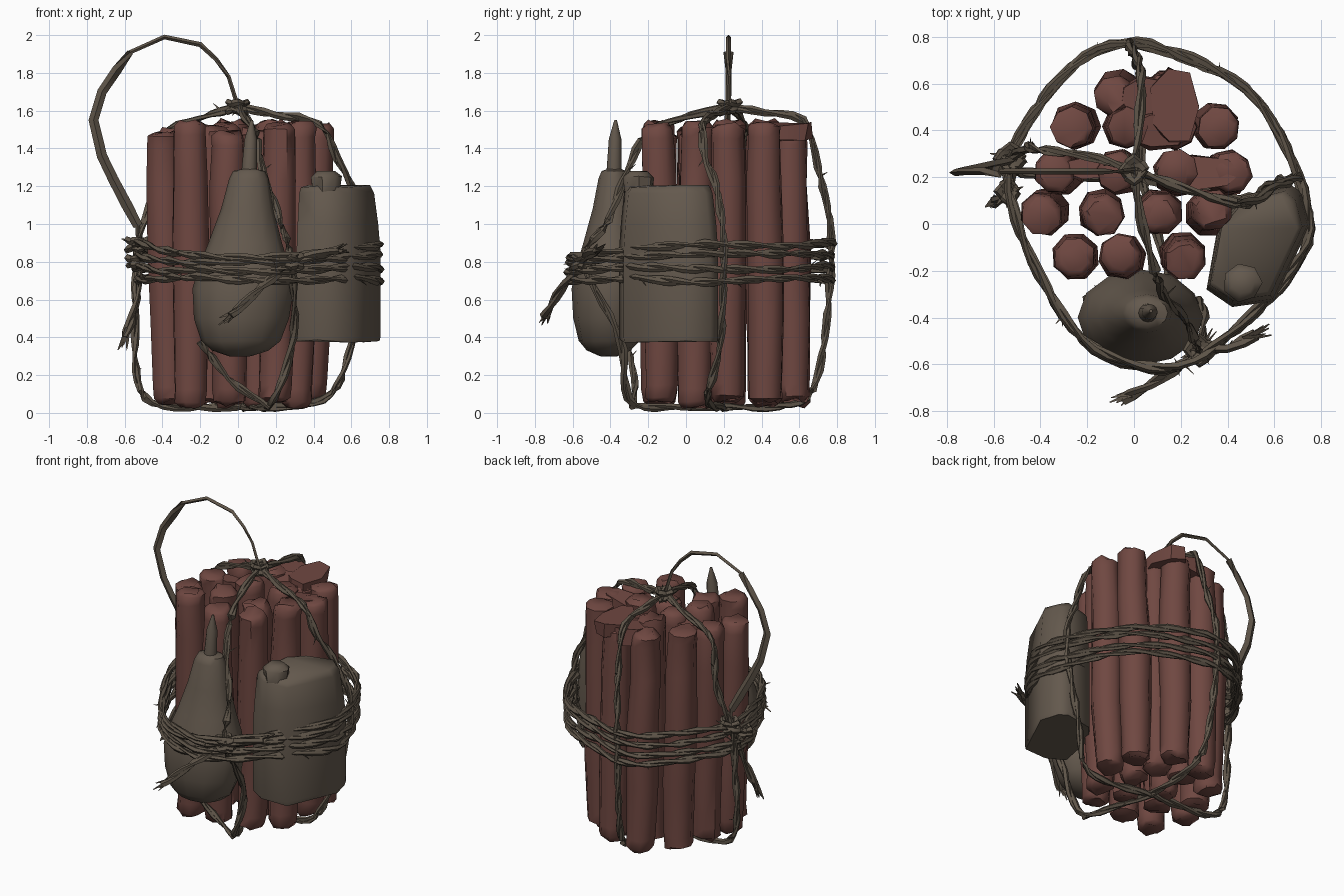
import bpy, bmesh, math, random
from mathutils import Vector

random.seed(4)
if "Cube" in bpy.data.objects:
    bpy.data.objects.remove(bpy.data.objects["Cube"])


def material(name, rgb):
    m = bpy.data.materials.new(name)
    m.use_nodes = True
    m.diffuse_color = (*rgb, 1)
    m.node_tree.nodes["Principled BSDF"].inputs["Base Color"].default_value = (*rgb, 1)
    return m


RED = material("faded red paper", (.16, .064, .053))
CLAY = material("dull brown clay", (.127, .1, .075))
ROPE = material("weathered rope", (.112, .089, .065))


def jitter(amount):
    return random.uniform(-amount, amount)


def scatter(amount):
    return Vector((jitter(amount), jitter(amount), jitter(amount)))


def build(name, lofts, mat, angle=50):
    """Make one object from lofts; each loft is a list of equal rings, capped."""
    bm = bmesh.new()
    for rings in lofts:
        loops = [[bm.verts.new(point) for point in ring] for ring in rings]
        count = len(loops[0])
        for lower, upper in zip(loops, loops[1:]):
            for i in range(count):
                j = (i + 1) % count
                bm.faces.new((lower[i], lower[j], upper[j], upper[i]))
        bm.faces.new(loops[0][::-1])
        bm.faces.new(loops[-1])
    bmesh.ops.recalc_face_normals(bm, faces=bm.faces)
    mesh = bpy.data.meshes.new(name)
    bm.to_mesh(mesh)
    bm.free()
    mesh.materials.append(mat)
    ob = bpy.data.objects.new(name, mesh)
    bpy.context.collection.objects.link(ob)
    bpy.ops.object.select_all(action="DESELECT")
    ob.select_set(True)
    bpy.context.view_layer.objects.active = ob
    bpy.ops.object.shade_smooth_by_angle(angle=math.radians(angle))


def turns(count, start=0.0):
    return [start + math.tau * i / count for i in range(count)]


def oval(x, y, z, rx, ry, sides, noise=0.0, start=0.0):
    ring = []
    for a in turns(sides, start):
        k = 1 + jitter(noise)
        ring.append(Vector((x + rx * k * math.cos(a), y + ry * k * math.sin(a), z + jitter(noise) * rx)))
    return ring


def smooth_path(points, step=0.06, closed=False):
    """Catmull-Rom samples through the control points, kept above the ground."""
    p = [Vector(q) for q in points]
    p = [p[-1]] + p + p[:2] if closed else [p[0]] + p + [p[-1]]
    out = []
    for a, b, c, d in zip(p, p[1:], p[2:], p[3:]):
        count = max(1, round((c - b).length / step))
        for i in range(count):
            t = i / count
            spot = b + (c - a) * t / 2
            spot += (a - 2.5 * b + 2 * c - d / 2) * t ** 2 + (3 * b - a - 3 * c + d) / 2 * t ** 3
            spot.z = max(spot.z, .03)
            out.append(spot)
    out.append(p[-2])
    return out


def tube(path, radius, sides=5, rough=0.35, phase=0.0, coil=0.0, flat=1.0, taper=0.0):
    """Rough strand along a path, optionally coiled around it."""
    rings = []
    last = len(path) - 1
    for i, centre in enumerate(path):
        along = (path[min(i + 1, last)] - path[max(i - 1, 0)]).normalized()
        ref = Vector((0, 0, 1)) if abs(along.z) < .8 else Vector((0, 1, 0))
        u = along.cross(ref).normalized()
        v = along.cross(u)
        wind = phase + i * .85
        middle = centre + coil * (u * math.cos(wind) + v * math.sin(wind))
        r = radius * (1 + jitter(rough)) * (1 - taper * i / last)
        rings.append([middle + r * (u * math.cos(a) + flat * v * math.sin(a)) for a in turns(sides)])
    return rings


def spike(start, tip, radius):
    """Loose tapering fibre."""
    return tube([start, start.lerp(tip, .5), tip], radius, sides=3, taper=.85)


def twisted(points, radius=0.016, closed=False):
    """Two coiled strands with loose fibres."""
    path = smooth_path(points, closed=closed)
    strands = [tube(path, radius, phase=phase, coil=radius * .7) for phase in (0, math.pi)]
    return strands + [spike(c, c + scatter(.05), radius / 2) for c in path[2::9]]


# Bundle of paper sticks in rows, with crimped, uneven ends
rows = {.56: (-.07, .14), .42: (-.25, -.03, .17, .35), .22: (-.32, -.06, .18, .4),
        .05: (-.38, -.14, .11, .32), -.14: (-.25, -.05, .21)}
for y, columns in rows.items():
    for x in columns:
        top, low, start = 1.52 + jitter(.035), .05 + jitter(.02), jitter(1)
        lean = Vector((x * .03 + jitter(.012), jitter(.012)))
        rings = []
        for t in (0, .015, .06, .3, .55, .8, .95, .985, 1):
            tip = t in (0, 1)
            r = .06 if tip else .088 + .013 * math.sin(math.pi * t)
            shift = lean * (2 * t - 1)
            rings.append(oval(x + shift.x + jitter(.006), y + shift.y + jitter(.006),
                              low + t * (top - low), r, r, 8, .25 if tip else .05, start))
        build("paper_stick", [rings], RED)

# Folded paper flaps joining some stick tops
for x, y, z, rx, ry in ((.17, .5, 1.45, .1, .17), (.06, .55, 1.43, .12, .08), (.1, .4, 1.44, .14, .08),
                        (.29, .22, 1.43, .17, .07), (-.19, .24, 1.4, .14, .05)):
    flap = [oval(x, y, z + lift, rx, ry, 7, .15) for lift in (0, .08)]
    build("folded_paper_top", [flap], RED, 35)

# Gourd flask: (height, radius) profile on a leaning axis
gourd = ((.3, .06), (.33, .15), (.38, .21), (.5, .252), (.66, .268), (.78, .24), (.9, .195),
         (1.08, .14), (1.24, .105), (1.28, .085), (1.29, .04), (1.45, .033), (1.55, .007))
rings = []
for z, r in gourd:
    t = z - gourd[0][0]
    rings.append(oval(.01 + .05 * t, .03 * t - .41, z, r, r * (.77 if z < 1.29 else 1), 12, .012))
build("gourd_flask", [rings], CLAY)

# Canteen strapped to the side, narrowing inward at the top, with a stubby stopper
outline = ((.31, -.28), (.36, 0), (.46, .12), (.67, .17), (.72, .13), (.755, 0), (.6, -.33), (.42, -.355))
middle = Vector((.44, -.1))
rings = []
for z, scale in ((.38, .98), (.4, 1), (.85, 1), (1.0, .96), (1.17, .89), (1.2, .82)):
    rings.append([(middle + (Vector(corner) - middle) * scale).to_3d() + Vector((0, 0, z + jitter(.008)))
                  for corner in outline])
build("canteen", [rings], CLAY, 65)
stopper = [oval(.465, -.25, z, r, r, 7, .05) for z, r in ((1.15, .075), (1.25, .083), (1.28, .05))]
build("canteen_stopper", [stopper], CLAY)

# Rope belts around everything, gathered closer together at the front
belt = ((-.53, .28), (-.5, .02), (-.4, -.22), (-.22, -.49), (.01, -.605), (.26, -.58),
        (.64, -.24), (.75, .05), (.52, .53), (.14, .74), (-.1, .765), (-.32, .62))
for level in range(4):
    points = []
    for x, y in belt:
        spread = .042 + .02 * min(1, max(0, 2 * y + 1.1))
        swell = 1 + jitter(.012)
        points.append((x * swell, y * swell, .705 + level * spread + jitter(.015)))
    build("rope_belt", twisted(points, .0145, closed=True), ROPE)

# Ropes from the top knot down each side, meeting beneath
top_knot, base = Vector((0, .23, 1.62)), Vector((.03, .2, .03))
front_knot, right_knot = Vector((.28, -.54, .8)), Vector((-.53, .28, .89))


def side_rope(name, *points):
    build(name, twisted([top_knot, *points, base], .0145), ROPE)


side_rope("front_rope", (.03, .03, 1.575), (.09, -.2, 1.48), (.13, -.31, 1.28), (.22, -.41, 1.02),
          front_knot, (.29, -.35, .4), (.17, -.27, .04))
side_rope("back_rope", (.02, .42, 1.59), (.03, .62, 1.55), (.02, .7, 1.3), (-.02, .77, .9),
          (0, .72, .3), (.03, .6, .06))
side_rope("left_rope", (.2, .16, 1.58), (.43, .09, 1.53), (.52, .1, 1.35), (.6, .16, 1.2), (.71, .2, .88),
          (.6, .18, .36), (.45, .11, .07))
side_rope("right_rope", (-.2, .29, 1.56), (-.42, .32, 1.45), (-.455, .33, 1.15), right_knot,
          (-.54, .25, .6), (-.49, .22, .08))
build("lower_front_lashing", twisted([(-.2, -.32, .38), (-.05, -.27, .18), (.17, -.28, .03)], .013), ROPE)


# Hanging rope tails with frayed ends
def tail(name, *points):
    end = Vector(points[-1])
    out = (end - Vector(points[-2])).normalized() * .05
    fray = [spike(end - out, end + out + scatter(.03), .02) for strand in range(6)]
    build(name, twisted(points) + fray, ROPE)


tail("front_tail", front_knot, (.12, -.66, .66), (-.04, -.745, .51))
tail("front_short_tail", front_knot, (.4, -.53, .83), (.52, -.47, .86))
tail("right_tail", right_knot, (-.54, .15, .6), (-.6, .09, .4))


# Tangled knots with stray ends
def tangle(name, centre, size):
    lofts = []
    for i in range(4):
        wide, deep = (1, .6) if i % 2 else (.6, 1)
        coil = [centre + size * Vector((wide * math.cos(a), deep * math.sin(a), .5 * math.sin(a + i * 1.6)))
                for a in turns(8)]
        lofts.append(tube(smooth_path(coil, .03, True), .017))
    for stray in range(5):
        reach = scatter(1).normalized() * size
        reach.z /= 2
        lofts.append(spike(centre + reach / 2, centre + reach * 2, .014))
    build(name, lofts, ROPE)


tangle("top_knot", top_knot, .05)
tangle("front_knot", front_knot, .055)
tangle("right_knot", right_knot, .055)
tangle("right_lower_knot", Vector((-.54, .14, .8)), .04)

# Flat carrying strap looping high over the right side, broadest where it drops
loop = [top_knot, (-.05, .225, 1.78), (-.2, .225, 1.95), (-.39, .225, 1.99), (-.57, .225, 1.91),
        (-.72, .225, 1.7), (-.765, .22, 1.55), (-.72, .23, 1.36), (-.53, .27, .99), right_knot]
strap = [tube(smooth_path(loop, .14), .012, 4, .15), tube(smooth_path(loop[4:9], .14), .027, 4, .1, flat=.6)]
build("carrying_strap", strap, ROPE)
